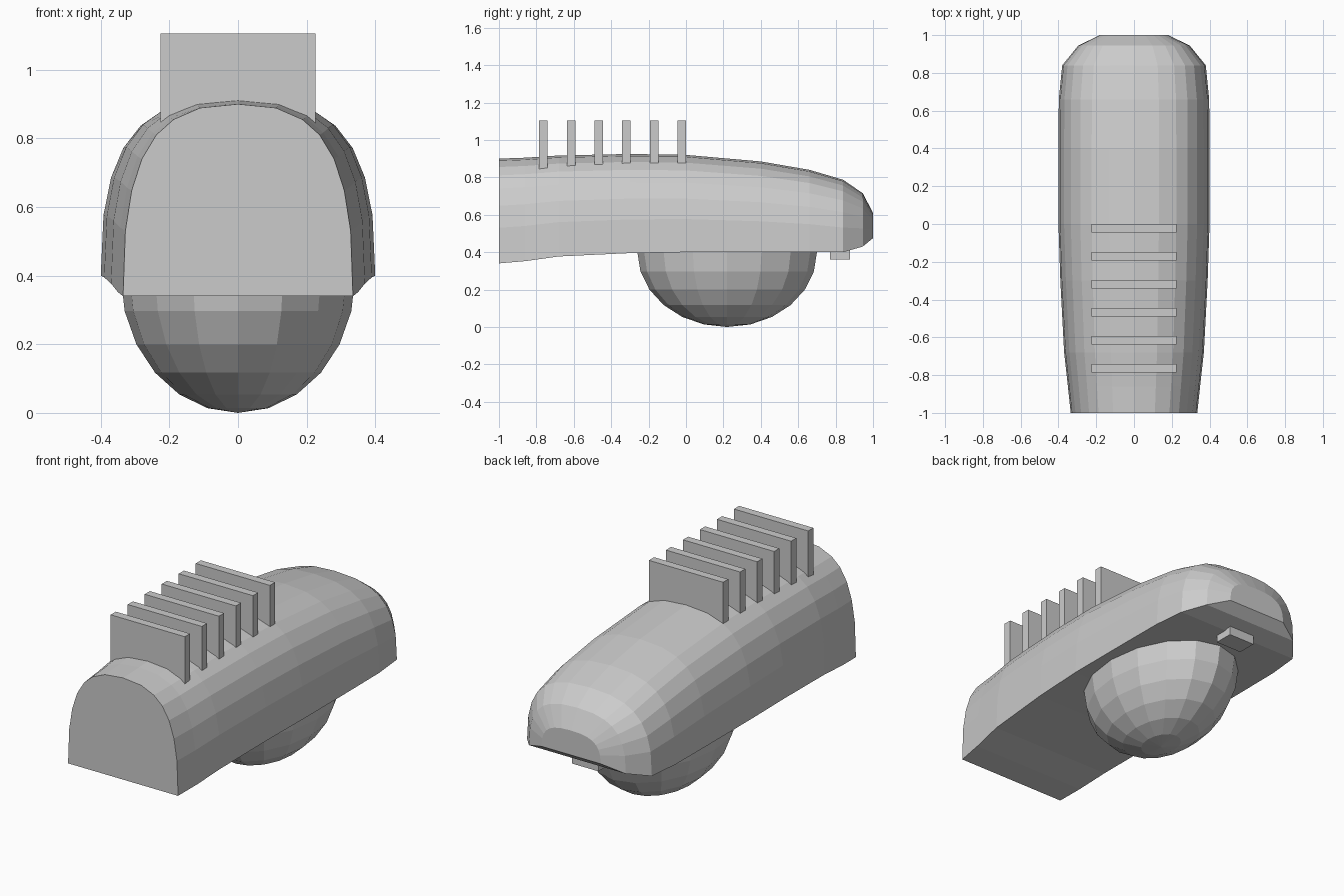
import bpy, bmesh, math

if "Cube" in bpy.data.objects:
    bpy.data.objects.remove(bpy.data.objects["Cube"])

grey = bpy.data.materials.new("plain grey")
grey.diffuse_color = (0.6, 0.6, 0.6, 1)
grey.use_nodes = True
grey.node_tree.nodes["Principled BSDF"].inputs["Base Color"].default_value = grey.diffuse_color


def finish(name, bm):
    bmesh.ops.recalc_face_normals(bm, faces=bm.faces)
    me = bpy.data.meshes.new(name)
    bm.to_mesh(me)
    bm.free()
    me.materials.append(grey)
    ob = bpy.data.objects.new(name, me)
    bpy.context.collection.objects.link(ob)
    return ob


def box(name, x, y0, y1, z0, z1):
    bm = bmesh.new()
    bmesh.ops.create_cube(bm, size=1)
    for v in bm.verts:
        v.co = (v.co.x * 2 * x, y0 + (v.co.y + 0.5) * (y1 - y0), z0 + (v.co.z + 0.5) * (z1 - z0))
    return finish(name, bm)


# Lamp housing: one arch profile lofted along y
half_arch = [(1, 0), (0.98, 0.34), (0.925, 0.55), (0.836, 0.715), (0.71, 0.84),
             (0.56, 0.92), (0.33, 0.98)]
arch = half_arch + [(0, 1)] + [(-x, z) for x, z in reversed(half_arch)]
# y, half width, bottom, top
stations = [(-1, 0.335, 0.34, 0.90), (-0.86, 0.35, 0.352, 0.905), (-0.68, 0.37, 0.377, 0.917),
            (-0.3, 0.39, 0.395, 0.925), (0, 0.4, 0.4, 0.92), (0.4, 0.4, 0.4, 0.885),
            (0.66, 0.398, 0.4, 0.84), (0.84, 0.38, 0.4, 0.787), (0.945, 0.295, 0.43, 0.715),
            (1, 0.18, 0.475, 0.61)]
bm = bmesh.new()
rings = [[bm.verts.new((u * w, y, b + v * (t - b))) for u, v in arch] for y, w, b, t in stations]
n = len(arch)
for a, b in zip(rings, rings[1:]):
    for i in range(n):
        j = (i + 1) % n
        bm.faces.new((a[i], a[j], b[j], b[i]))
bm.faces.new(rings[0])
bm.faces.new(rings[-1])
finish("lamp_housing", bm)

# Lens bowl: lower half of a stretched 16-sided sphere
bm = bmesh.new()
bmesh.ops.create_uvsphere(bm, u_segments=16, v_segments=12, radius=1)
bmesh.ops.delete(bm, geom=[v for v in bm.verts if v.co.z > 0.01], context='VERTS')
bmesh.ops.holes_fill(bm, edges=[e for e in bm.edges if e.is_boundary], sides=0)
for v in bm.verts:
    v.co = (v.co.x * 0.342, 0.22 + v.co.y * 0.48, 0.4 + v.co.z * 0.4)
finish("lens_bowl", bm)

# Row of cooling fins on top
for i in range(6):
    y = -0.785 + i * 0.148
    box(f"cooling_fin_{i + 1}", 0.226, y, y + 0.045, 0.82, 1.105)

# Small latch under the nose
box("latch", 0.08, 0.77, 0.877, 0.36, 0.42)
